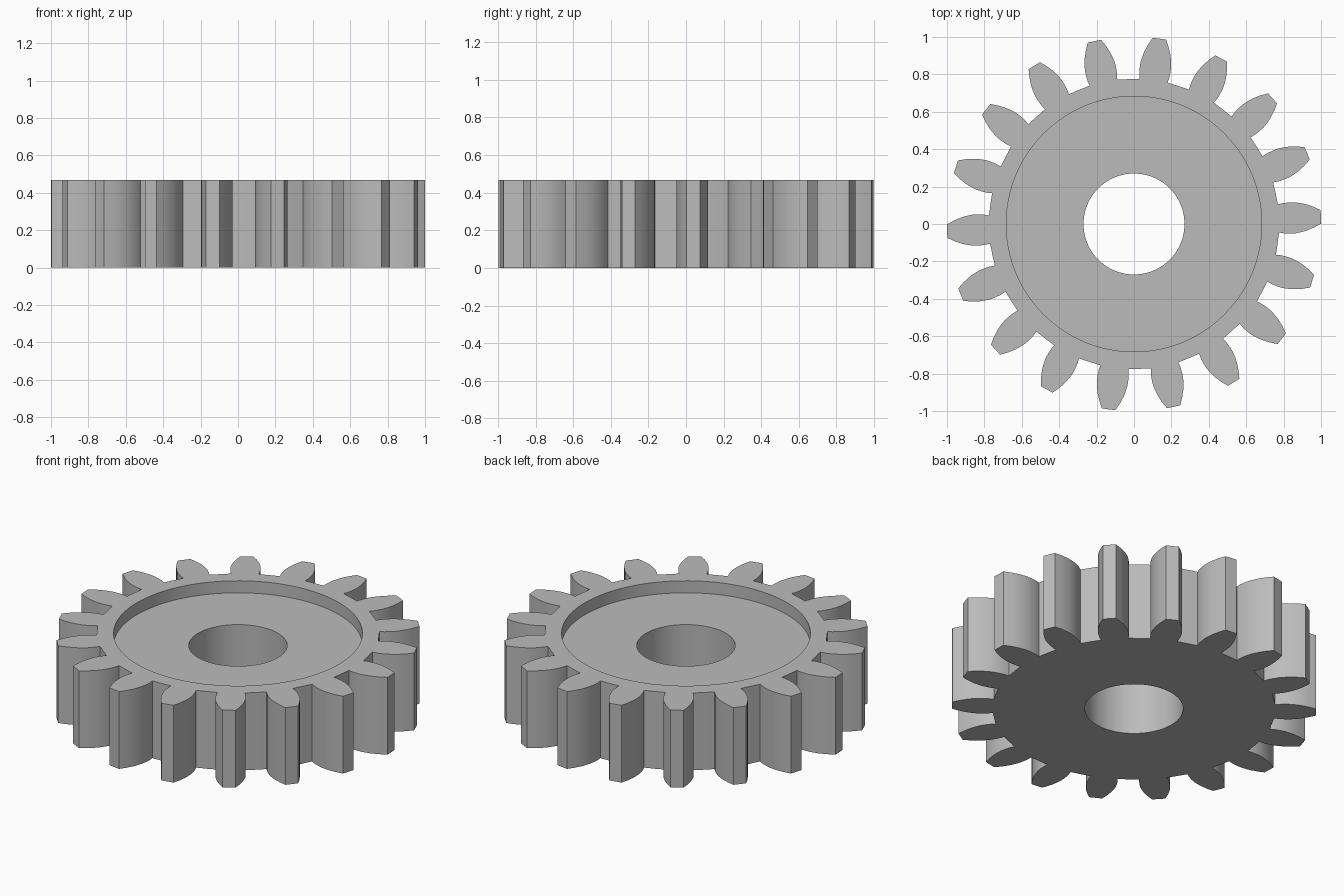
import bpy
import bmesh
import math

TEETH = 18
PHASE = math.radians(2.2)
HEIGHT = 0.468
RECESS_DEPTH = 0.073
ROOT = 0.775
# Half tooth: distance from the axis, half width
FLANK = [(0.773, 0.075), (0.8, 0.081), (0.83, 0.083), (0.86, 0.083),
         (0.89, 0.078), (0.92, 0.071), (0.96, 0.056), (1.0, 0.036)]

cube = bpy.data.objects.get("Cube")
if cube:
    bpy.data.objects.remove(cube, do_unlink=True)

# Plain grey metal
grey = bpy.data.materials.new("grey")
grey.use_nodes = True
colour = (0.5, 0.5, 0.5, 1)
grey.diffuse_color = colour
grey.node_tree.nodes["Principled BSDF"].inputs["Base Color"].default_value = colour


def gear_outline():
    """Teeth joined by short arcs along the root circle."""
    points = []
    step = math.tau / TEETH
    root_half = math.atan2(FLANK[0][1], FLANK[0][0])
    for i in range(TEETH):
        a = PHASE + i * step
        c, s = math.cos(a), math.sin(a)
        tooth = [(r, -w) for r, w in FLANK] + [(r, w) for r, w in reversed(FLANK)]
        points += [(r * c - t * s, r * s + t * c) for r, t in tooth]
        for k in (1, 2, 3):
            b = a + root_half + (step - 2 * root_half) * k / 4
            points.append((ROOT * math.cos(b), ROOT * math.sin(b)))
    return points


def circle(radius, count=96):
    return [(radius * math.cos(math.tau * i / count),
             radius * math.sin(math.tau * i / count)) for i in range(count)]


def prism(name, outline, bottom, top):
    bm = bmesh.new()
    low = [bm.verts.new((x, y, bottom)) for x, y in outline]
    high = [bm.verts.new((x, y, top)) for x, y in outline]
    bm.faces.new(low[::-1])
    bm.faces.new(high)
    for i in range(len(low)):
        j = (i + 1) % len(low)
        bm.faces.new((low[i], low[j], high[j], high[i]))
    mesh = bpy.data.meshes.new(name)
    bm.to_mesh(mesh)
    bm.free()
    mesh.materials.append(grey)
    obj = bpy.data.objects.new(name, mesh)
    bpy.context.collection.objects.link(obj)
    return obj


def cut(target, cutter):
    cutter.hide_render = True
    mod = target.modifiers.new(cutter.name, "BOOLEAN")
    mod.operation = "DIFFERENCE"
    mod.solver = "EXACT"
    mod.object = cutter
    bpy.context.view_layer.objects.active = target
    bpy.ops.object.modifier_apply(modifier=mod.name)
    bpy.data.objects.remove(cutter, do_unlink=True)


# Toothed wheel, with a shallow round recess on top and a shaft hole
gear = prism("gear_wheel", gear_outline(), 0, HEIGHT)
cut(gear, prism("recess_cutter", circle(0.683), HEIGHT - RECESS_DEPTH, HEIGHT + 0.2))
cut(gear, prism("shaft_hole_cutter", circle(0.27), -0.2, HEIGHT + 0.2))

# Smooth flanks and round walls, sharp rims
for obj in bpy.context.selected_objects:
    obj.select_set(False)
gear.select_set(True)
bpy.context.view_layer.objects.active = gear
bpy.ops.object.shade_smooth_by_angle(angle=math.radians(25))
